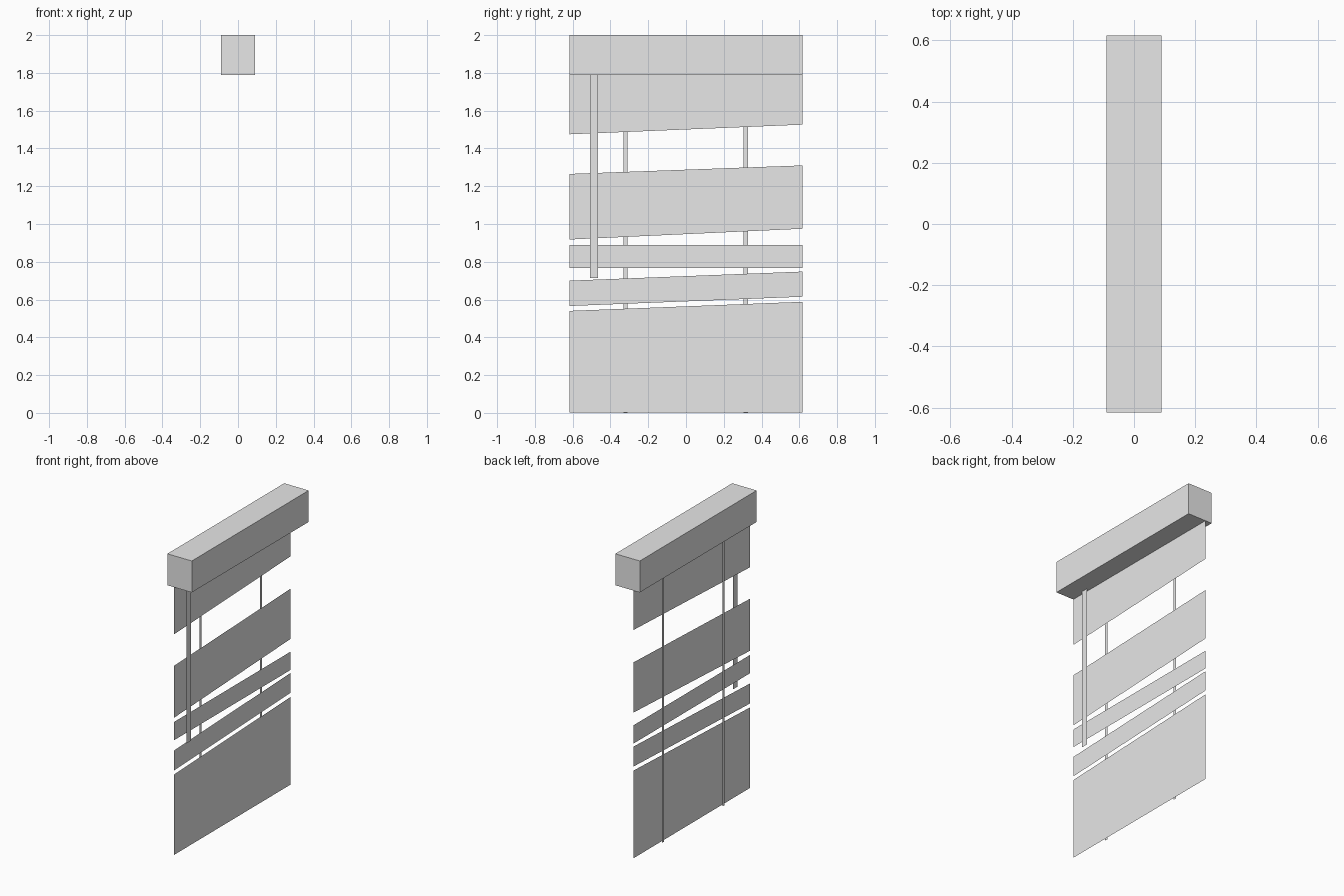
import bpy
import bmesh

cube = bpy.data.objects.get("Cube")
if cube:
    bpy.data.objects.remove(cube, do_unlink=True)

grey = bpy.data.materials.new("light_grey")
grey.use_nodes = True
grey.diffuse_color = (0.8, 0.8, 0.8, 1)
grey.node_tree.nodes["Principled BSDF"].inputs["Base Color"].default_value = (0.8, 0.8, 0.8, 1)

HALF_WIDTH = 0.616
HALF_DEPTH = 0.09
TOP = 2.0
RAIL_BOTTOM = 1.79


def finish(name, bm):
    mesh = bpy.data.meshes.new(name)
    bm.to_mesh(mesh)
    bm.free()
    mesh.materials.append(grey)
    obj = bpy.data.objects.new(name, mesh)
    bpy.context.collection.objects.link(obj)
    return obj


def sheet(name, x, y0, y1, bottom, top):
    """Flat upright sheet; bottom and top are (z at y0, z at y1)."""
    bm = bmesh.new()
    corners = [(y0, bottom[0]), (y1, bottom[1]), (y1, top[1]), (y0, top[0])]
    bm.faces.new([bm.verts.new((x, y, z)) for y, z in corners])
    return finish(name, bm)


# Box housing at the top
bm = bmesh.new()
bmesh.ops.create_cube(bm, size=1)
bmesh.ops.scale(bm, verts=bm.verts, vec=(2 * HALF_DEPTH, 2 * HALF_WIDTH, TOP - RAIL_BOTTOM))
bmesh.ops.translate(bm, verts=bm.verts, vec=(0, 0, (TOP + RAIL_BOTTOM) / 2))
finish("head_rail", bm)

# Hanging fabric panels with slanted edges
panels = {
    "bottom_panel": ((0.003, 0.003), (0.54, 0.588)),
    "lower_slat": ((0.566, 0.615), (0.70, 0.748)),
    "level_slat": ((0.768, 0.768), (0.89, 0.89)),
    "middle_panel": ((0.918, 0.975), (1.265, 1.31)),
    "top_panel": ((1.475, 1.526), (RAIL_BOTTOM, RAIL_BOTTOM)),
}
for name, (bottom, top) in panels.items():
    sheet(name, -0.042, -HALF_WIDTH, HALF_WIDTH, bottom, top)

# Two support tapes behind the panels
for name, y in (("front_tape", -0.321), ("back_tape", 0.316)):
    sheet(name, -0.053, y - 0.011, y + 0.011, (0, 0), (RAIL_BOTTOM, RAIL_BOTTOM))

# Pull strap in front of the panels
sheet("pull_strap", -0.022, -0.509, -0.466, (0.713, 0.713), (RAIL_BOTTOM, RAIL_BOTTOM))
